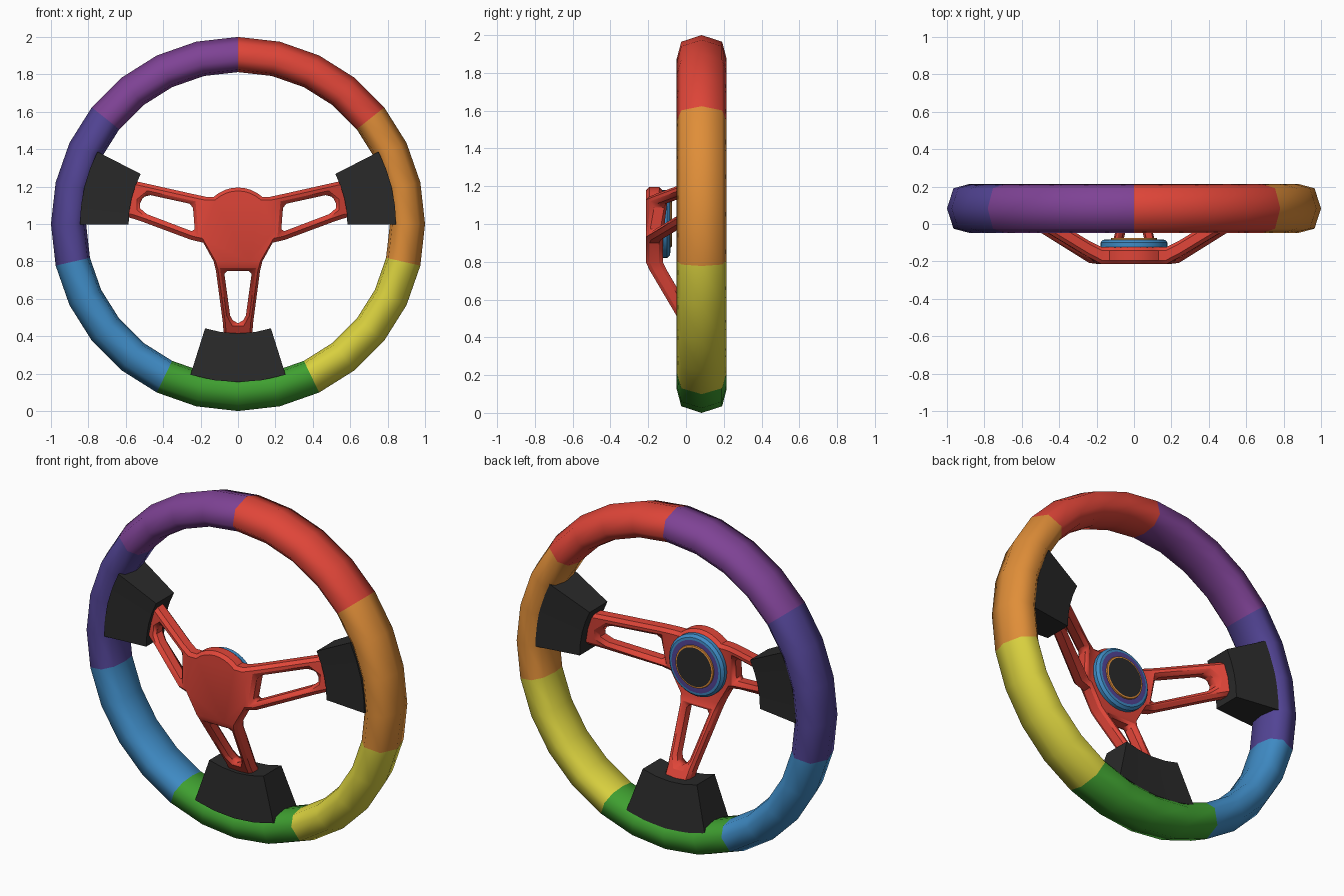
import bpy, bmesh, math
from mathutils import Vector

if "Cube" in bpy.data.objects:
    bpy.data.objects.remove(bpy.data.objects["Cube"])


def mat(name, r, g, b):
    m = bpy.data.materials.new(name)
    m.diffuse_color = (r, g, b, 1)
    m.use_nodes = True
    m.node_tree.nodes["Principled BSDF"].inputs["Base Color"].default_value = m.diffuse_color
    return m


RED = mat("red", 0.74, 0.06, 0.04)
ORANGE = mat("orange", 0.74, 0.27, 0.04)
YELLOW = mat("yellow", 0.70, 0.64, 0.05)
GREEN = mat("green", 0.05, 0.35, 0.03)
BLUE = mat("blue", 0.05, 0.26, 0.56)
INDIGO = mat("indigo", 0.085, 0.058, 0.30)
PURPLE = mat("purple", 0.21, 0.055, 0.30)
BLACK = mat("black", 0.023, 0.023, 0.023)
CZ = 1.0  # wheel centre height


def finish(bm, name, mats, angle=35):
    bmesh.ops.remove_doubles(bm, verts=bm.verts, dist=1e-5)
    bmesh.ops.recalc_face_normals(bm, faces=bm.faces)
    me = bpy.data.meshes.new(name)
    bm.to_mesh(me)
    bm.free()
    ob = bpy.data.objects.new(name, me)
    bpy.context.collection.objects.link(ob)
    for m in mats:
        me.materials.append(m)
    bpy.ops.object.select_all(action='DESELECT')
    bpy.context.view_layer.objects.active = ob
    ob.select_set(True)
    bpy.ops.object.shade_smooth_by_angle(angle=math.radians(angle))
    return ob


def lathe(bm, profile, n, rule, closed=False):
    """Spin (radius, y) points about the wheel axis, clockwise from the top."""
    rings = []
    for i in range(n):
        a = 2 * math.pi * i / n
        rings.append([bm.verts.new((r * math.sin(a), y, CZ + r * math.cos(a))) for r, y in profile])
    k = len(profile)
    for i in range(n):
        p, q = rings[i], rings[(i + 1) % n]
        for j in range(k if closed else k - 1):
            f = bm.faces.new((p[j], p[(j + 1) % k], q[(j + 1) % k], q[j]))
            f.material_index = rule(i, j)
    return rings


# Rim: seven equal colour sections
half = [(1.0, 0), (0.965, 0.108), (0.875, 0.132), (0.825, 0.085), (0.812, 0)]
section = half + [(r, -y) for r, y in half[-2:0:-1]]
bm = bmesh.new()
lathe(bm, [(r, y + 0.083) for r, y in section], 28, lambda i, j: i // 4, closed=True)
finish(bm, "rim", [RED, ORANGE, YELLOW, GREEN, BLUE, INDIGO, PURPLE], 70)

# Hub and three slotted spokes: rows of four points across each spoke
FRONT, THICK = -0.213, 0.09
side = [
    [(0.17, 0.145), (0.19, 0.07), (0.2, -0.03), (0.185, -0.1)],
    [(0.24, 0.16), (0.242, 0.105), (0.23, -0.045), (0.25, -0.085)],
    [(0.485, 0.215), (0.485, 0.158), (0.488, 0.053), (0.5, 0.008)],
    [(0.53, 0.225), (0.525, 0.125), (0.525, 0.085), (0.54, 0.022)],
    [(0.62, 0.245), (0.62, 0.18), (0.625, 0.11), (0.63, 0.05)]]
lower_half = [[(0.13, -0.2), (0.06, -0.2)], [(0.118, -0.25), (0.075, -0.25)],
              [(0.086, -0.49), (0.042, -0.49)], [(0.08, -0.535), (0.02, -0.53)],
              [(0.075, -0.63), (0.03, -0.63)]]
lower = [r + [(-x, z) for x, z in reversed(r)] for r in lower_half]
left = [[(-x, z) for x, z in row] for row in side]
bm = bmesh.new()


def spoke(rows, direction):
    d = Vector(direction).normalized()
    grid = []
    for k, row in enumerate(rows):
        line = []
        for p in row:
            rise = 0.59 * max(0, Vector(p).dot(d) - 0.21) if k else 0
            line.append(bm.verts.new((p[0], FRONT + rise, CZ + p[1])))
        grid.append(line)
    for k in range(len(rows) - 1):
        for j in range(3):
            if j == 1 and k in (1, 2):
                continue  # slot
            bm.faces.new((grid[k][j], grid[k][j + 1], grid[k + 1][j + 1], grid[k + 1][j]))
    return grid[0]


right_root = spoke(side, (0.97, 0.23))
lower_root = spoke(lower, (0, -1))
left_root = spoke(left, (-0.97, 0.23))
arc = []
for i in range(9):
    a = math.radians(-42 + 84 * i / 8)
    arc.append(bm.verts.new((0.195 * math.sin(a), FRONT, CZ + 0.195 * math.cos(a))))
bm.faces.new(right_root + lower_root + left_root[::-1] + arc)
bmesh.ops.remove_doubles(bm, verts=bm.verts, dist=1e-5)
ext = bmesh.ops.extrude_face_region(bm, geom=bm.faces[:], use_keep_orig=True)
bmesh.ops.translate(bm, vec=(0, THICK, 0),
                    verts=[v for v in ext["geom"] if isinstance(v, bmesh.types.BMVert)])
hub = finish(bm, "hub_and_spokes", [RED])
bev = hub.modifiers.new("edge_bevel", 'BEVEL')
bev.width = 0.018
bev.segments = 1
bev.limit_method = 'ANGLE'
bev.angle_limit = math.radians(50)


# Black pads joining the spokes to the rim
def pad(name, centre, spread):
    bm = bmesh.new()
    n = 4
    rings = []
    for i in range(n + 1):
        a = math.radians(centre - spread + 2 * spread * i / n)
        pts = [(0.585, -0.015), (0.845, -0.035), (0.845, 0.19), (0.585, 0.15)]
        rings.append([bm.verts.new((r * math.sin(a), y, CZ + r * math.cos(a))) for r, y in pts])
    for p, q in zip(rings, rings[1:]):
        for j in range(4):
            bm.faces.new((p[j], p[(j + 1) % 4], q[(j + 1) % 4], q[j]))
    bm.faces.new(rings[0])
    bm.faces.new(rings[-1])
    finish(bm, name, [BLACK])


pad("right_pad", 76.5, 13.7)
pad("left_pad", -76.5, 13.7)
pad("lower_pad", 180, 17.5)

# Round boss on the back with coloured rings and a black cap
bm = bmesh.new()
boss = [(0.165, -0.14), (0.18, -0.122), (0.18, -0.1), (0.166, -0.085), (0.152, -0.083),
        (0.124, -0.083), (0.122, -0.076), (0.113, -0.074), (0.107, -0.074)]
colours = [0, 0, 0, 0, 1, 2, 2, 3]
rings = lathe(bm, boss, 32, lambda i, j: colours[j])
cap = bm.faces.new([r[-1] for r in rings])
cap.material_index = 3
bm.faces.new([r[0] for r in rings])
finish(bm, "back_boss", [BLUE, INDIGO, ORANGE, BLACK])
